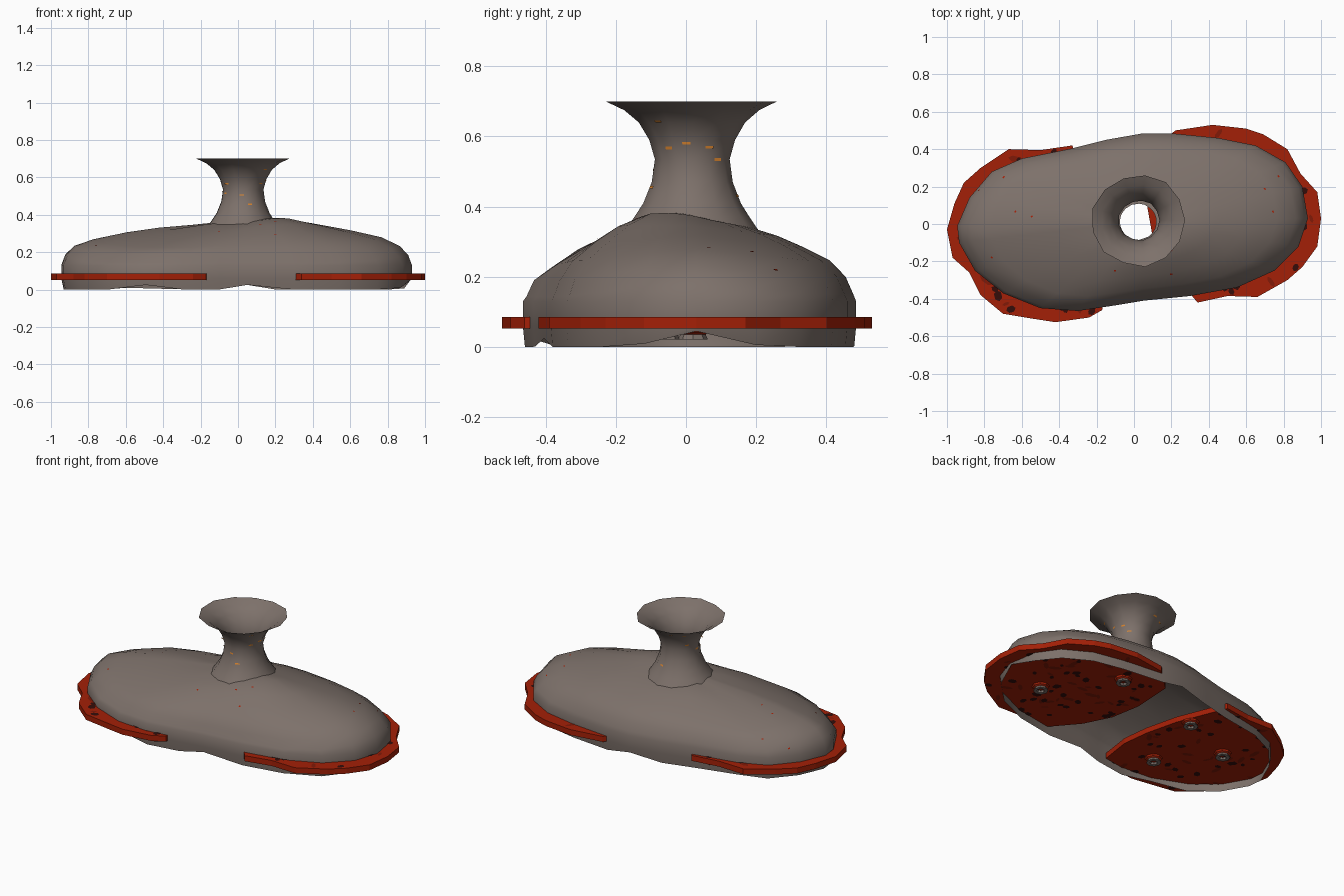
import bpy, bmesh, math, random
from math import sin, cos, pi, exp
from mathutils import Vector
from mathutils.bvhtree import BVHTree

if "Cube" in bpy.data.objects:
    bpy.data.objects.remove(bpy.data.objects["Cube"])

random.seed(4)

def material(name, col):
    m = bpy.data.materials.new(name)
    m.diffuse_color = (*col, 1)
    m.use_nodes = True
    m.node_tree.nodes["Principled BSDF"].inputs["Base Color"].default_value = m.diffuse_color
    return m

STONE = material("grey brown stone", (0.205, 0.165, 0.145))
LAVA = material("lava red", (0.37, 0.014, 0.002))
DEEP = material("deep red", (0.22, 0.01, 0.002))
CRUST = material("dark crust", (0.035, 0.004, 0.003))
EMBER = material("ember orange", (0.75, 0.25, 0.03))

def finish(bm, name, mat, smooth=None):
    me = bpy.data.meshes.new(name)
    bmesh.ops.recalc_face_normals(bm, faces=bm.faces[:])
    bm.to_mesh(me)
    bm.free()
    ob = bpy.data.objects.new(name, me)
    bpy.context.collection.objects.link(ob)
    me.materials.append(mat)
    if smooth:
        bpy.ops.object.select_all(action='DESELECT')
        ob.select_set(True)
        bpy.context.view_layer.objects.active = ob
        bpy.ops.object.shade_smooth_by_angle(angle=math.radians(smooth))
    return ob

def loft(rings, name, mat, smooth=None, caps=False):
    bm = bmesh.new()
    vs = [[bm.verts.new(p) for p in r] for r in rings]
    n = len(vs[0])
    for a, b in zip(vs, vs[1:]):
        for i in range(n):
            j = (i + 1) % n
            bm.faces.new((a[i], a[j], b[j], b[i]))
    if caps:
        bm.faces.new(vs[0])
        bm.faces.new(vs[-1])
    return finish(bm, name, mat, smooth)

# Hollow two-lobed shell, lofted from its outline to the chimney opening
OUTLINE = [(.93, .03), (.90, .2), (.81, .33), (.65, .42), (.45, .46), (.2, .485), (.05, .485),
           (-.15, .45), (-.35, .4), (-.6, .35), (-.76, .28), (-.88, .14), (-.945, -.01),
           (-.935, -.1), (-.85, -.25), (-.7, -.37), (-.5, -.45), (-.3, -.465), (-.1, -.435),
           (.05, -.41), (.3, -.385), (.55, -.34), (.75, -.25), (.88, -.12)]
CX, CY = 0.022, 0.012

def shell_ring(t, z):
    ring = []
    for x, y in OUTLINE:
        a = math.atan2(y - CY, x - CX)
        hx, hy = CX + .097 * cos(a), CY + .097 * sin(a)
        px, py = hx + (x - hx) * t, hy + (y - hy) * t
        pz = z
        if z == 0:      # chipped lower edge
            pz = .025 * exp(-((x + .5) / .1) ** 2) + .025 * exp(-((x - .05) / .08) ** 2)
            if x > .8:
                pz += .045 * exp(-((y - .03) / .12) ** 2)
        elif z > .15:   # softer long sides, and a raised hump beside the chimney
            side = min(1, abs(py) / .35)
            pz -= (.045 if py < 0 else .035) * side
            if z > .25:
                pz += .035 * exp(-((px - .2) / .2) ** 2 - ((py + .1) / .17) ** 2)
                pz -= .012 * (px < -.2)
        ring.append((px, py, pz))
    return ring

PROFILE = [(.985, 0), (1, .06), (1, .13), (.975, .188), (.92, .235), (.8, .282),
           (.6, .318), (.4, .343), (.2, .358), (0, .36)]
shell = loft([shell_ring(t, z) for t, z in PROFILE], "stone_shell", STONE, 50)

# Trumpet-shaped chimney, open at both ends
N = 13
wob = [1 + random.uniform(-.05, .05) for _ in range(N)]
CHIMNEY = [(.2, .325), (.168, .37), (.142, .41), (.118, .47), (.109, .535), (.125, .59),
           (.155, .64), (.197, .675), (.25, .70)]
chimney = loft([[(.03 + r * w * cos(2 * pi * i / N), .02 + r * w * sin(2 * pi * i / N), z)
                 for i, w in enumerate(wob)] for r, z in CHIMNEY], "chimney", STONE, 50)

# Lava slabs, one under each lobe, sticking out past the shell
LEFT = [(-.17, -.46), (-.14, -.25), (-.16, -.08), (-.21, .12), (-.33, .42), (-.5, .395),
        (-.67, .40), (-.82, .3), (-.91, .22), (-.96, .11), (-1, -.03), (-.97, -.18),
        (-.88, -.26), (-.82, -.38), (-.7, -.48), (-.55, -.505), (-.42, -.525), (-.24, -.5)]
RIGHT = [(.22, .5), (.08, .37), (.066, .12), (.1, -.07), (.18, -.23), (.34, -.42), (.5, -.385),
         (.66, -.39), (.82, -.3), (.9, -.23), (.98, -.12), (1, .03), (.98, .17), (.89, .27),
         (.82, .4), (.69, .48), (.6, .51), (.42, .53)]
Z0, Z1 = .052, .086

def inside(x, y, poly):
    hit = False
    for (ax, ay), (bx, by) in zip(poly, poly[1:] + poly[:1]):
        if (ay > y) != (by > y) and x < (bx - ax) * (y - ay) / (by - ay) + ax:
            hit = not hit
    return hit

def fleck(bm, x, y, z, r, squash):
    a0 = random.random() * pi
    pts = [(r * cos(k * pi / 3), squash * r * sin(k * pi / 3)) for k in range(6)]
    bm.faces.new([bm.verts.new((x + u * cos(a0) - v * sin(a0), y + u * sin(a0) + v * cos(a0), z))
                  for u, v in pts])

def scatter(name, mat, count, rmin, rmax, squash, lift):
    bm = bmesh.new()
    for poly in (LEFT, RIGHT):
        for _ in range(count):
            x, y, r = random.uniform(-1, 1), random.uniform(-.53, .53), random.uniform(rmin, rmax)
            if all(inside(x + dx * r, y + dy * r, poly)
                   for dx, dy in ((1, 0), (-1, 0), (0, 1), (0, -1))):
                fleck(bm, x, y, Z0 - lift, r, squash)
                fleck(bm, x, y, Z1 + lift, r, squash)
    finish(bm, name, mat)

for name, poly in (("left", LEFT), ("right", RIGHT)):
    loft([[(x, y, z) for x, y in poly] for z in (Z0, Z1)], name + "_lava_slab", LAVA, caps=True)

# Mottling on both faces of the slabs: deep red streaks and dark crust patches
scatter("deep_red_streaks", DEEP, 130, .02, .045, .4, .0015)
scatter("crust_patches", CRUST, 130, .014, .03, .75, .003)

# Tiny glowing flecks laid on the shell and around the chimney
def surface_flecks(name, mat, ob, rays, w, h):
    tree = BVHTree.FromObject(ob, bpy.context.evaluated_depsgraph_get())
    bm = bmesh.new()
    for start, way in rays:
        loc, nor, _, _ = tree.ray_cast(Vector(start), Vector(way))
        if loc is None:
            continue
        if nor.dot(Vector(way)) > 0:
            nor = -nor
        u = nor.cross(Vector((0, 0, 1))).normalized()
        v = nor.cross(u)
        c = loc + nor * .003
        bm.faces.new([bm.verts.new(c + u * w * a + v * h * b)
                      for a, b in ((-1, -1), (1, -1), (1, 1), (-1, 1))])
    finish(bm, name, mat)

bpy.context.view_layer.update()
down = [((random.uniform(-.85, .85), random.uniform(-.4, .4), 1), (0, 0, -1)) for _ in range(16)]
surface_flecks("shell_flecks", LAVA, shell, down, .006, .004)
around = []
for k in range(14):
    a, z = 2 * pi * k / 14 + random.uniform(-.2, .2), random.uniform(.42, .65)
    around.append(((.03 + cos(a), .02 + sin(a), z), (-cos(a), -sin(a), 0)))
surface_flecks("chimney_embers", EMBER, chimney, around, .012, .004)

# Small vents hanging below the slabs: red flared neck with a stone tip
for k, (x, y) in enumerate([(.63, -.06), (.33, .3), (-.27, .17), (-.37, -.27), (-.63, .02)]):
    def ring(r, z):
        return [(x + r * cos(i * pi / 4), y + r * sin(i * pi / 4), z) for i in range(8)]
    loft([ring(.05, Z0), ring(.046, .042), ring(.036, .036)], f"vent_neck_{k}", LAVA)
    loft([ring(.036, .036), ring(.042, .022), ring(.022, .022), ring(.02, .036)],
         f"vent_tip_{k}", STONE)
